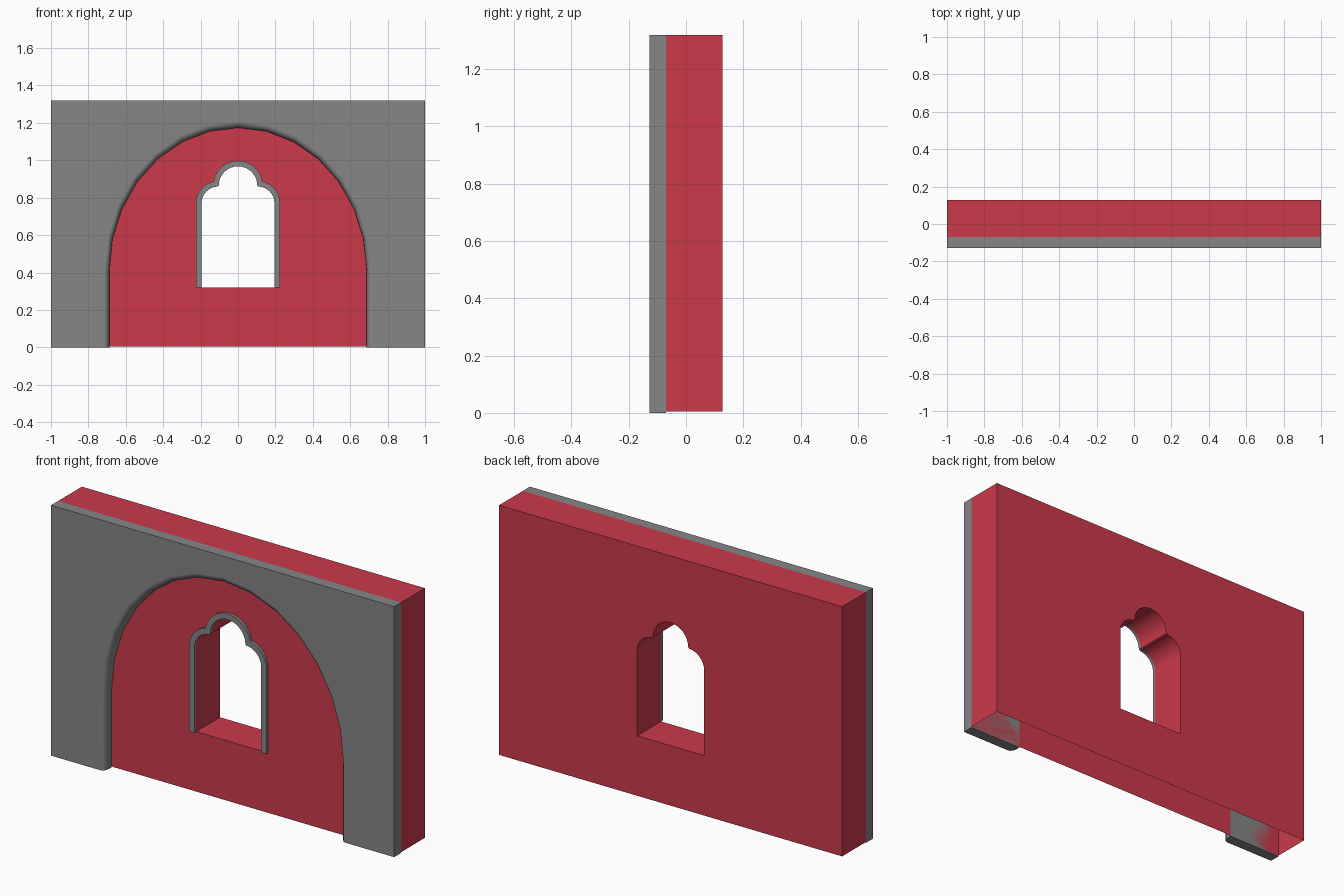
import bpy, bmesh
from math import sin, cos, radians

if "Cube" in bpy.data.objects:
    bpy.data.objects.remove(bpy.data.objects["Cube"], do_unlink=True)

HEIGHT = 1.32
FRONT, SEAM, BACK = -0.128, -0.07, 0.128


def material(name, rgb):
    mat = bpy.data.materials.new(name)
    mat.use_nodes = True
    mat.diffuse_color = (*rgb, 1)
    mat.node_tree.nodes["Principled BSDF"].inputs["Base Color"].default_value = (*rgb, 1)
    return mat


def arc(cx, cz, rx, rz, start, end, steps):
    angles = [radians(start + (end - start) * i / steps) for i in range(steps + 1)]
    return [(cx + rx * cos(a), cz + rz * sin(a)) for a in angles]


def mirrored(half):
    """Complete a right-hand half outline that ends on the centre line."""
    return half + [(-x, z) for x, z in reversed(half[:-1])]


def solid(name, outlines, mat, open_bottom=False):
    """Each outline is a list of (y, points) rings; end rings are capped together."""
    bm = bmesh.new()
    front, back = [], []
    for rings in outlines:
        loops = [[bm.verts.new((x, y, z)) for x, z in pts] for y, pts in rings]
        n = len(loops[0])
        for a, b in zip(loops, loops[1:]):
            for i in range(n):
                j = (i + 1) % n
                bm.faces.new((a[i], a[j], b[j], b[i]))
        for cap, loop in ((front, loops[0]), (back, loops[-1])):
            cap += [bm.edges.get((loop[i], loop[(i + 1) % n])) for i in range(n)]
    for cap in (front, back):
        bmesh.ops.triangle_fill(bm, edges=cap, use_beauty=True)
    bmesh.ops.recalc_face_normals(bm, faces=bm.faces)
    if open_bottom:
        under = [f for f in bm.faces if f.normal.z < -0.9 and f.calc_center_median().z < 0.1]
        bmesh.ops.delete(bm, geom=under, context='FACES')
    mesh = bpy.data.meshes.new(name)
    bm.to_mesh(mesh)
    bm.free()
    mesh.materials.append(mat)
    obj = bpy.data.objects.new(name, mesh)
    bpy.context.collection.objects.link(obj)
    bpy.ops.object.select_all(action='DESELECT')
    obj.select_set(True)
    bpy.context.view_layer.objects.active = obj
    bpy.ops.object.shade_smooth_by_angle(angle=radians(35))
    obj.modifiers.new("even_normals", 'WEIGHTED_NORMAL').keep_sharp = True
    return obj


def block(bottom):
    return [(1, bottom), (1, HEIGHT), (-1, HEIGHT), (-1, bottom)]


def window(grow, shoulder_end, lobe_start):
    """Trefoil-headed window outline, widened by grow."""
    r_side, r_top = 0.09 + grow, 0.103 + grow
    half = [(0.105 + r_side, 0.32)]
    half += arc(0.105, 0.77, r_side, r_side, 0, shoulder_end, 8)
    half += arc(0, 0.865, r_top, r_top, lobe_start, 90, 8)
    return mirrored(half)


def arch_panel(grow):
    """Rectangular facing with an arched opening, widened by grow."""
    half = [(0.688 + 0.75 * grow, 0)]
    half += arc(0, 0.41, 0.688 + 0.75 * grow, 0.764 + grow, 0, 90, 7)
    return [(-1, 0), (-1, HEIGHT), (1, HEIGHT), (1, 0)] + mirrored(half)


red = material("red plaster", (0.597, 0.042, 0.07))
grey = material("grey stone", (0.238, 0.238, 0.238))

# Main wall, hollow and open underneath, pierced by the window
opening = window(0, 88, 0)
solid("wall", [[(SEAM, block(0.004)), (BACK, block(0.004))],
               [(SEAM, opening), (BACK, opening)]], red, open_bottom=True)

# Front facing with a rounded arch edge
rim = 0.034
edge = [(FRONT + rim * (1 - cos(radians(a))), arch_panel(rim * (1 - sin(radians(a)))))
        for a in (0, 30, 60, 90)]
solid("arch_facing", [edge + [(SEAM, arch_panel(0))]], grey)

# Narrow raised trim around the window, open at the sill
trim = window(0.03, 79.5, 10.2) + opening[::-1]
solid("window_trim", [[(SEAM - 0.015, trim), (SEAM, trim)]], grey)
